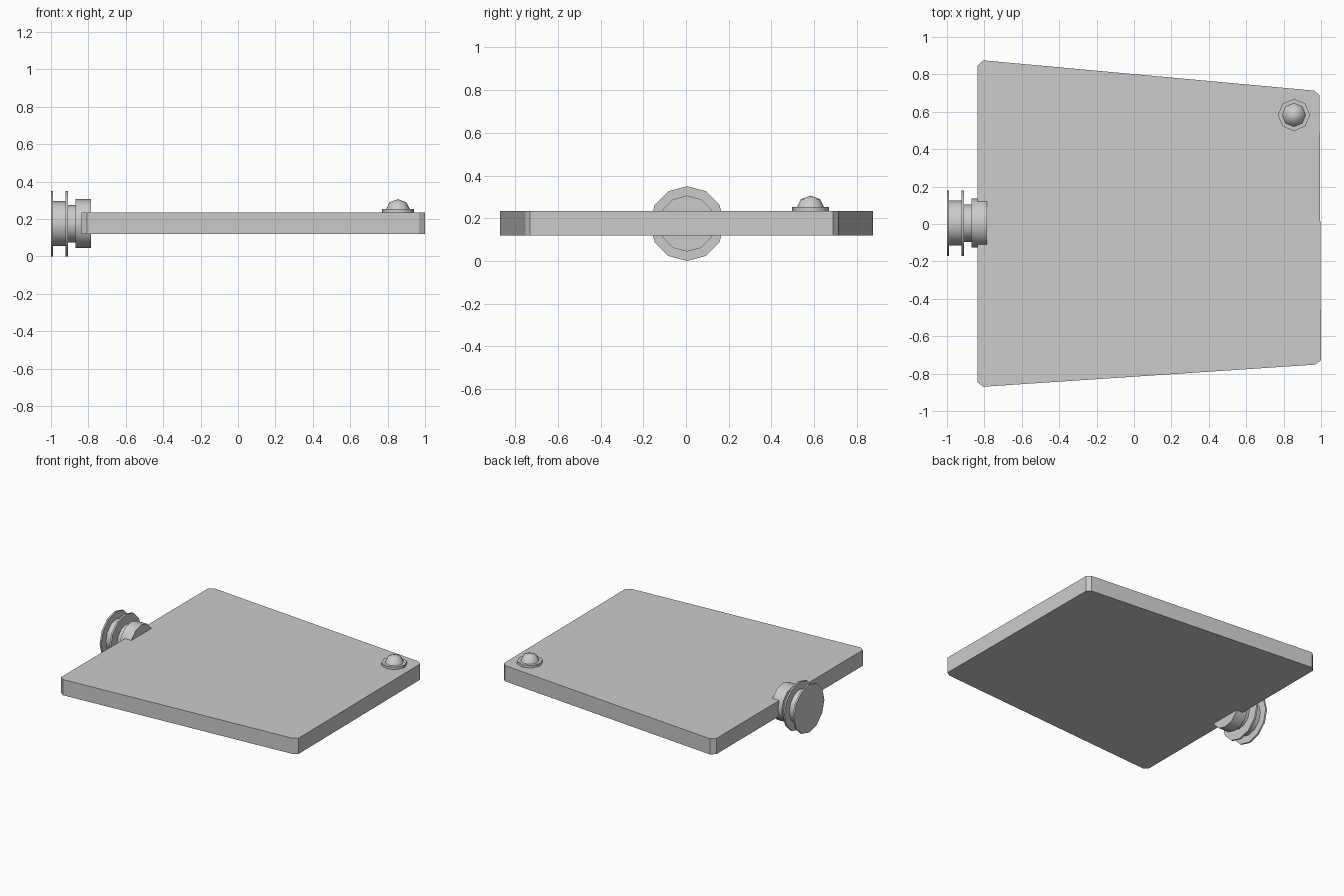
import bpy, bmesh, math
from mathutils import Matrix, Vector

cube = bpy.data.objects.get("Cube")
if cube:
    bpy.data.objects.remove(cube, do_unlink=True)

grey = bpy.data.materials.new("plain grey")
grey.use_nodes = True
colour = (0.6, 0.6, 0.6, 1)
grey.diffuse_color = colour
grey.node_tree.nodes["Principled BSDF"].inputs["Base Color"].default_value = colour


def finish(name, bm, smooth_angle=None):
    bmesh.ops.recalc_face_normals(bm, faces=bm.faces)
    mesh = bpy.data.meshes.new(name)
    bm.to_mesh(mesh)
    bm.free()
    mesh.materials.append(grey)
    obj = bpy.data.objects.new(name, mesh)
    bpy.context.collection.objects.link(obj)
    if smooth_angle:
        bpy.ops.object.select_all(action="DESELECT")
        obj.select_set(True)
        bpy.context.view_layer.objects.active = obj
        bpy.ops.object.shade_smooth_by_angle(angle=math.radians(smooth_angle))
    return obj


def lathe(name, profile, sides, matrix, smooth_angle):
    """Turn (radius, height) points around the local z axis."""
    bm = bmesh.new()
    verts = [bm.verts.new((r, 0, h)) for r, h in profile]
    edges = [bm.edges.new(pair) for pair in zip(verts, verts[1:])]
    bmesh.ops.spin(bm, geom=verts + edges, cent=(0, 0, 0), axis=(0, 0, 1),
                   angle=math.tau, steps=sides, use_merge=True)
    bmesh.ops.remove_doubles(bm, verts=bm.verts, dist=0.0005)
    bmesh.ops.transform(bm, matrix=matrix, verts=bm.verts)
    return finish(name, bm, smooth_angle)


# Tapered door slab with clipped corners
outline = [(-0.838, 0.845), (-0.806, 0.875), (0.965, 0.713), (0.992, 0.688),
           (1.0, -0.73), (0.967, -0.752), (-0.806, -0.87), (-0.838, -0.845)]
bm = bmesh.new()
base = bm.faces.new([bm.verts.new((x, y, 0.12)) for x, y in outline])
top = bmesh.ops.extrude_face_region(bm, geom=[base])["geom"]
bmesh.ops.translate(bm, vec=Vector((0, 0, 0.115)),
                    verts=[v for v in top if isinstance(v, bmesh.types.BMVert)])
finish("tapered_slab", bm)

# Flanged spool on the side edge, turned around the x axis
spool = [(0, -1.0), (0.175, -1.0), (0.175, -0.988), (0.12, -0.988),
         (0.12, -0.922), (0.175, -0.922), (0.175, -0.91), (0.1, -0.91),
         (0.1, -0.87), (0.131, -0.87), (0.131, -0.785), (0, -0.785)]
lathe("flanged_spool", spool, 12,
      Matrix.Translation((0, 0.005, 0.175)) @ Matrix.Rotation(math.pi / 2, 4, "Y"), 35)

# Domed knob on a thin washer
knob = [(0, -0.005), (0.086, -0.005), (0.086, 0.018), (0.063, 0.018),
        (0.045, 0.054), (0, 0.071)]
lathe("domed_knob", knob, 8, Matrix.Translation((0.855, 0.583, 0.235)), 50)
